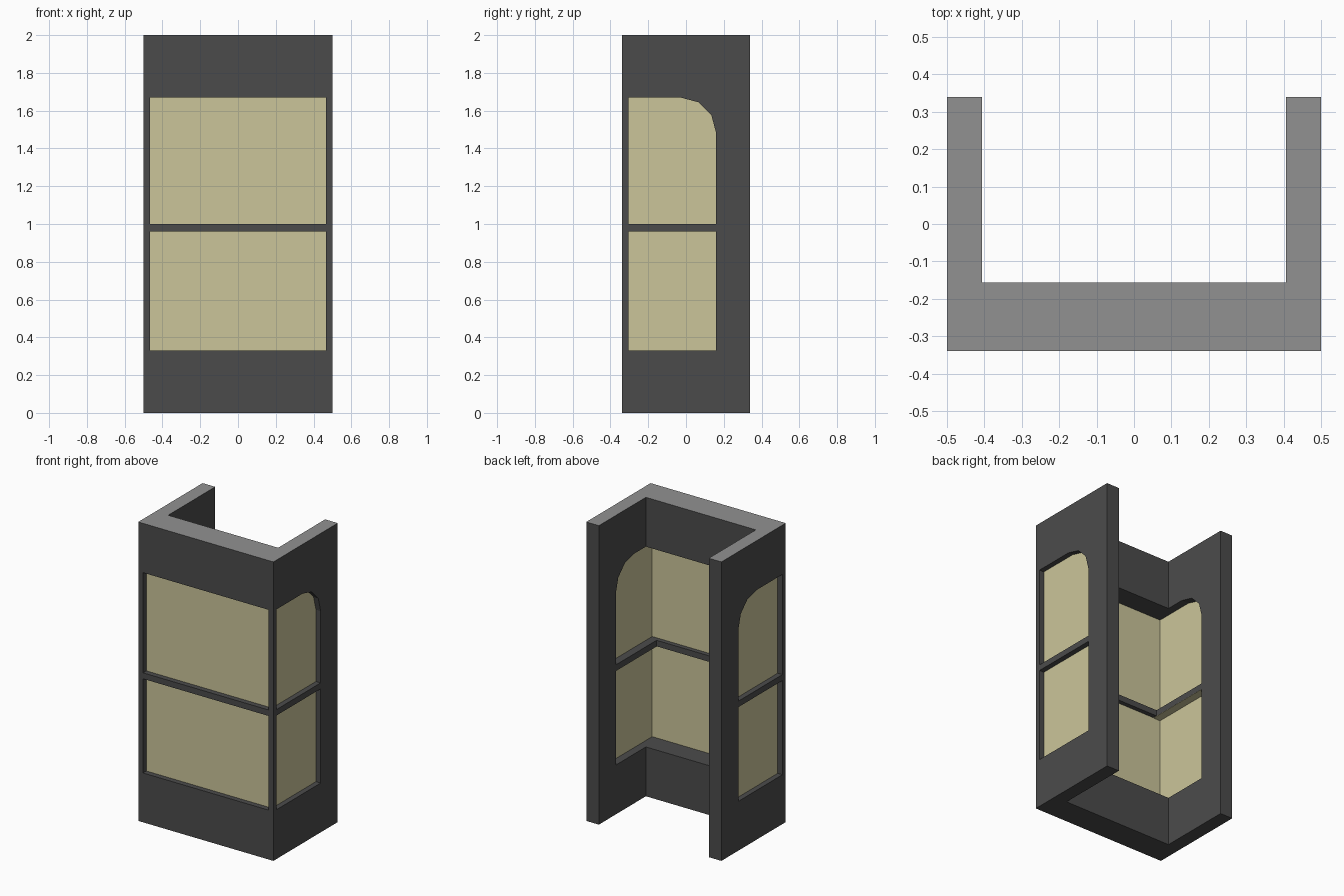
import bpy, bmesh, math
from mathutils import Vector

if "Cube" in bpy.data.objects:
    bpy.data.objects.remove(bpy.data.objects["Cube"])


def material(name, rgb):
    m = bpy.data.materials.new(name)
    m.diffuse_color = (*rgb, 1)
    m.use_nodes = True
    m.node_tree.nodes["Principled BSDF"].inputs["Base Color"].default_value = m.diffuse_color
    return m


DARK = material("dark_grey", (0.0704, 0.0704, 0.0704))
CAP = material("light_grey", (0.283, 0.283, 0.283))
GLASS = material("cream_glass", (0.597, 0.558, 0.323))


def prism(name, profile, axis, lo, hi, mat):
    """Extrude a closed 2D profile along x, y or z between lo and hi."""
    def place(p, t):
        return {"x": (t, p[0], p[1]), "y": (p[0], t, p[1]), "z": (p[0], p[1], t)}[axis]
    bm = bmesh.new()
    face = bm.faces.new([bm.verts.new(place(p, lo)) for p in profile])
    out = bmesh.ops.extrude_face_region(bm, geom=[face])
    shift = Vector(place((0, 0), hi - lo))
    bmesh.ops.translate(bm, vec=shift, verts=[g for g in out["geom"] if isinstance(g, bmesh.types.BMVert)])
    bmesh.ops.recalc_face_normals(bm, faces=bm.faces)
    me = bpy.data.meshes.new(name)
    bm.to_mesh(me)
    bm.free()
    me.materials.append(mat)
    ob = bpy.data.objects.new(name, me)
    bpy.context.collection.objects.link(ob)
    return ob


def rect(a0, a1, b0, b1):
    return [(a0, b0), (a1, b0), (a1, b1), (a0, b1)]


W, D = 0.5, 0.34           # half width and half depth
IX, IY = 0.407, -0.157     # inner faces of the walls
GX, GY = 0.465, -0.305     # recessed window planes
BACK = 0.16                # rear edge of the side windows
Z0, Z1, Z2, Z3 = 0.33, 0.96, 1.0, 1.67
R = 0.19

# Side window outline with a faceted arch at the upper rear corner
arch = [(BACK - R + R * math.cos(math.radians(a)), Z3 - R + R * math.sin(math.radians(a)))
        for a in (0, 30, 60, 90)]
side_outline = [(GY, Z0), (BACK, Z0)] + arch + [(GY, Z3)]

# U-shaped wall
wall = prism("bay_wall", [(-W, D), (-W, -D), (W, -D), (W, D), (IX, D), (IX, IY), (-IX, IY), (-IX, D)],
             "z", 0, 2, DARK)

# Window openings cut through the sides and the front
cutters = [prism("side_cutter", side_outline, "x", -0.6, 0.6, DARK),
           prism("front_cutter", rect(-GX, GX, Z0, Z3), "y", -0.45, -0.1, DARK)]
for c in cutters:
    mod = wall.modifiers.new(c.name, "BOOLEAN")
    mod.operation = "DIFFERENCE"
    mod.solver = "EXACT"
    mod.object = c
    c.hide_render = True
bpy.context.view_layer.update()
cut = bpy.data.meshes.new_from_object(wall.evaluated_get(bpy.context.evaluated_depsgraph_get()))
wall.modifiers.clear()
wall.data = cut
for c in cutters:
    bpy.data.objects.remove(c)

# Light grey top edge
cut.materials.clear()
cut.materials.append(DARK)
cut.materials.append(CAP)
for p in cut.polygons:
    p.material_index = 1 if p.normal.z > 0.5 and p.center.z > 1.99 else 0

# Crossbar between upper and lower windows, fitted around the corner posts
half = [(IX, -0.27), (IX, BACK), (W, BACK), (W, GY), (GX, GY), (GX, -D)]
prism("window_crossbar", half + [(-x, y) for x, y in reversed(half)], "z", Z1, Z2, DARK)

# Window panes
T = 0.005
prism("front_pane", rect(-GX, GX, Z0, Z3), "y", GY, GY + T, GLASS)
for s, side in ((-1, "left"), (1, "right")):
    prism(side + "_pane", side_outline, "x", s * GX, s * (GX - T), GLASS)
    # cream lining under the inner part of the crossbar
    prism(side + "_crossbar_lining", rect(*sorted((s * IX, s * (GX - T))), GY + T, BACK),
          "z", Z1 - 0.002, Z1, GLASS)
